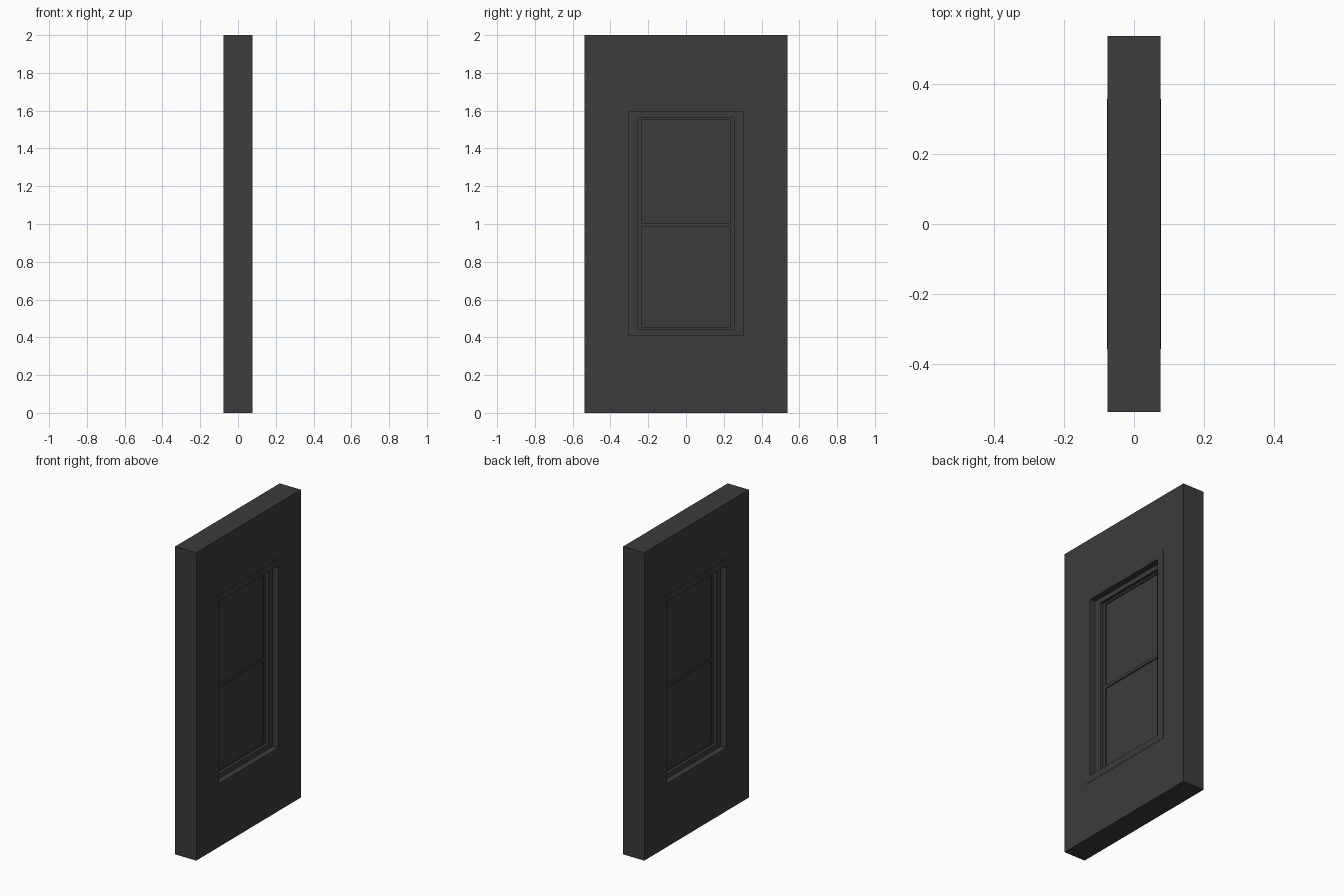
import bpy
import bmesh

if "Cube" in bpy.data.objects:
    bpy.data.objects.remove(bpy.data.objects["Cube"])

dark = bpy.data.materials.new("dark_grey")
dark.diffuse_color = (0.045, 0.045, 0.045, 1)
dark.use_nodes = True
dark.node_tree.nodes["Principled BSDF"].inputs["Base Color"].default_value = dark.diffuse_color


def finish(bm, name):
    bmesh.ops.recalc_face_normals(bm, faces=bm.faces)
    mesh = bpy.data.meshes.new(name)
    bm.to_mesh(mesh)
    bm.free()
    mesh.materials.append(dark)
    obj = bpy.data.objects.new(name, mesh)
    bpy.context.collection.objects.link(obj)
    return obj


def frame(name, outer, inner, half):
    """Rectangular ring in the YZ plane; rects are (half width, bottom, top)."""
    bm = bmesh.new()

    def loop(rect, x):
        w, b, t = rect
        return [bm.verts.new((x, y, z)) for y, z in ((-w, b), (w, b), (w, t), (-w, t))]

    loops = [loop(outer, -half), loop(outer, half), loop(inner, half), loop(inner, -half)]
    for k in range(4):
        a, b = loops[k], loops[(k + 1) % 4]
        for i in range(4):
            j = (i + 1) % 4
            bm.faces.new((a[i], a[j], b[j], b[i]))
    return finish(bm, name)


def box(name, rect, half):
    w, b, t = rect
    bm = bmesh.new()
    bmesh.ops.create_cube(bm, size=1)
    for v in bm.verts:
        v.co = (v.co.x * 2 * half, v.co.y * 2 * w, b + (v.co.z + 0.5) * (t - b))
    return finish(bm, name)


# Nested rectangles from the wall edge in to the glass
wall_edge = (0.537, 0.0, 2.0)
casing_edge = (0.356, 0.37, 1.638)
jamb_edge = (0.304, 0.413, 1.593)
sash_edge = (0.255, 0.444, 1.563)
glass_edge = (0.235, 0.455, 1.551)

# Wall panel and the stepped window frame, each ring thinner than the last
frame("wall_panel", wall_edge, casing_edge, 0.076)
frame("window_casing", casing_edge, jamb_edge, 0.0775)
frame("window_jamb", jamb_edge, sash_edge, 0.039)
frame("sash_frame", sash_edge, glass_edge, 0.020)

# Meeting rail and the two panes
box("meeting_rail", (0.235, 0.987, 1.005), 0.020)
box("lower_pane", (0.235, 0.455, 0.987), 0.012)
box("upper_pane", (0.235, 1.005, 1.551), 0.012)
